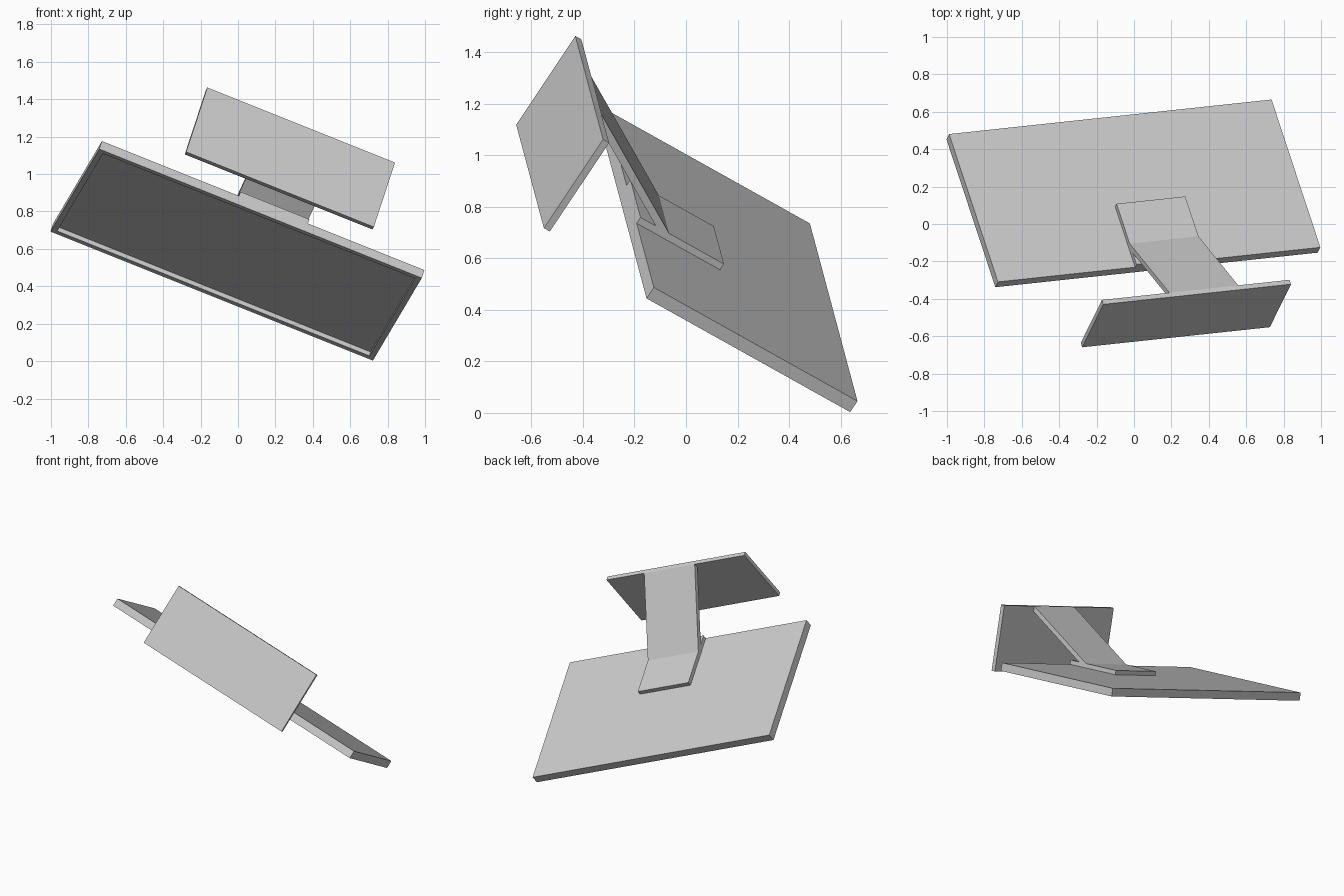
import bpy, bmesh
from mathutils import Vector, Matrix

if "Cube" in bpy.data.objects:
    bpy.data.objects.remove(bpy.data.objects["Cube"])

# Tilted local frame: u along the width, v along the screen height, n out of the back
u = Vector((0.924, 0.099, -0.3696)).normalized()
v = Vector((-0.281, 0.8386, -0.467))
v = (v - u * v.dot(u)).normalized()
n = u.cross(v)
FRAME = Matrix.Translation((0.004, 0.178, 0.611)) @ Matrix((u, v, n)).transposed().to_4x4()


def finish(bm, name):
    bmesh.ops.recalc_face_normals(bm, faces=bm.faces)
    mesh = bpy.data.meshes.new(name)
    bm.to_mesh(mesh)
    bm.free()
    obj = bpy.data.objects.new(name, mesh)
    bpy.context.collection.objects.link(obj)
    obj.matrix_world = FRAME
    return obj


def extruded(profile, u0, u1):
    """Extrude a (v, n) profile along the width."""
    bm = bmesh.new()
    face = bm.faces.new([bm.verts.new((u0, b, c)) for b, c in profile])
    out = bmesh.ops.extrude_face_region(bm, geom=[face])
    verts = [e for e in out["geom"] if isinstance(e, bmesh.types.BMVert)]
    bmesh.ops.translate(bm, verts=verts, vec=(u1 - u0, 0, 0))
    bmesh.ops.recalc_face_normals(bm, faces=bm.faces)
    return bm


def box(u0, u1, v0, v1, n0, n1):
    return extruded([(v0, n0), (v1, n0), (v1, n1), (v0, n1)], u0, u1)


# Display housing with a recessed screen on its front
bm = box(-0.933, 0.933, -0.471, 0.471, -0.053, 0)
front = min(bm.faces, key=lambda f: f.calc_center_median().z)
bmesh.ops.inset_region(bm, faces=[front], thickness=0.042)
out = bmesh.ops.extrude_face_region(bm, geom=[front])
verts = [e for e in out["geom"] if isinstance(e, bmesh.types.BMVert)]
bmesh.ops.translate(bm, verts=verts, vec=(0, 0, 0.026))
if front.is_valid:
    bmesh.ops.delete(bm, geom=[front], context='FACES')
finish(bm, "display_housing")

# Stand: mounting plate, slanted neck and foot plate
NECK = (-0.139, 0.259)
finish(box(*NECK, -0.471, -0.085, 0, 0.028), "mounting_plate")
neck_profile = [(-0.339, 0.028), (-0.834, 0.314), (-0.834, 0.279), (-0.40, 0.028)]
finish(extruded(neck_profile, *NECK), "stand_neck")
finish(box(-0.53, 0.556, -0.862, -0.834, -0.115, 0.314), "stand_foot")
